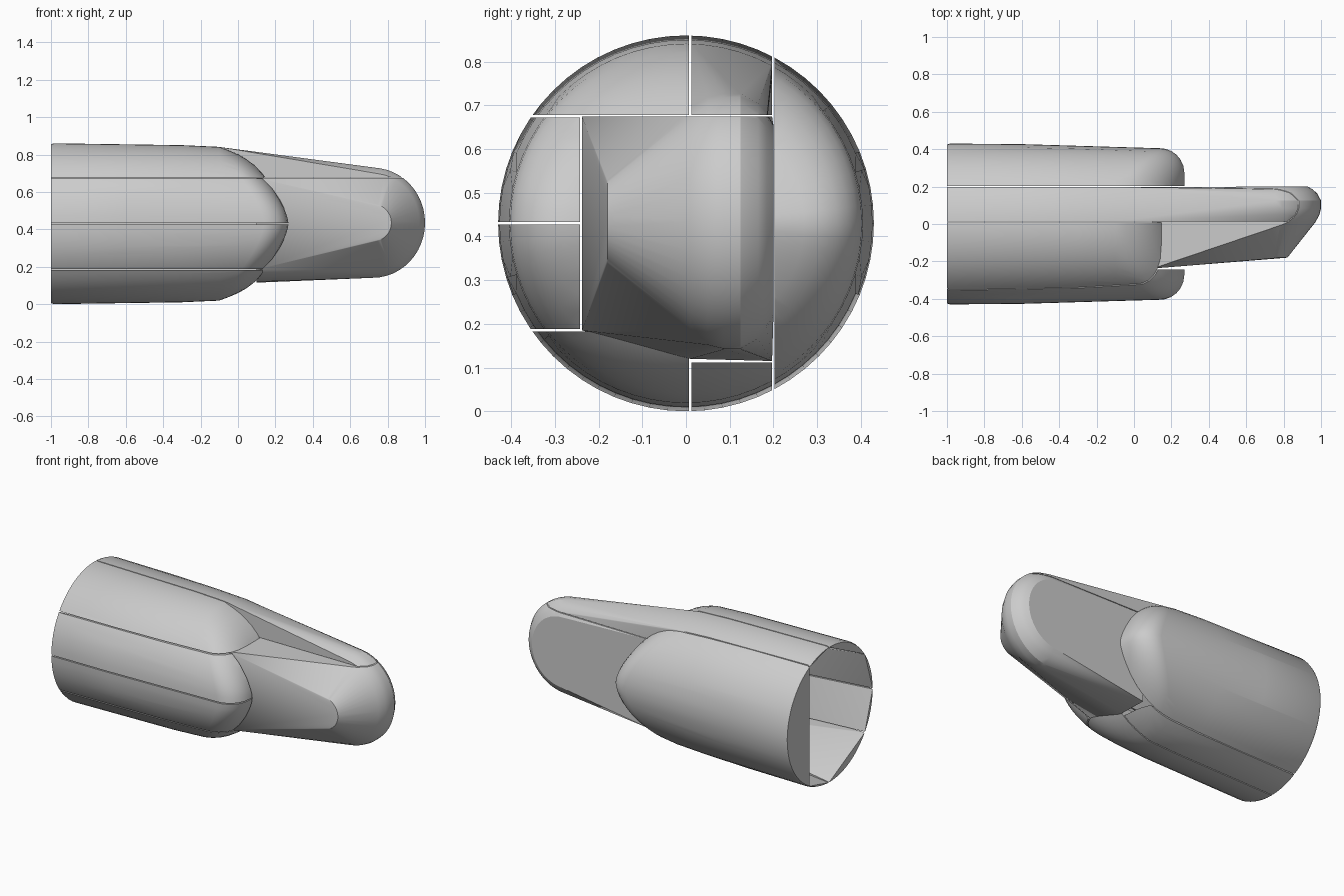
import bpy, bmesh, math
from mathutils import Vector

cube = bpy.data.objects.get("Cube")
if cube:
    bpy.data.objects.remove(cube, do_unlink=True)

grey = bpy.data.materials.new("plain grey")
grey.use_nodes = True
grey.diffuse_color = (0.6, 0.6, 0.6, 1)
grey.node_tree.nodes["Principled BSDF"].inputs["Base Color"].default_value = (0.6, 0.6, 0.6, 1)

MID = 0.43      # height of the barrel axis
GAP = 0.003     # half width of the seams between panels
STEPS = 64


def loft(rings):
    """Skin a list of closed rings into a surface."""
    bm = bmesh.new()
    rows = [[bm.verts.new(p) for p in ring] for ring in rings]
    for a, b in zip(rows, rows[1:]):
        n = len(a)
        for i in range(n):
            bm.faces.new((a[i], a[(i + 1) % n], b[(i + 1) % n], b[i]))
    return bm


def clip(surface, y=(-9, 9), z=(-9, 9)):
    """Points of a surface that lie inside a box cell, cut cleanly at its sides."""
    bm = surface.copy()
    for axis, (low, high) in ((1, y), (2, z)):
        for limit, sign in ((low + GAP, -1), (high - GAP, 1)):
            spot, normal = Vector(), Vector()
            spot[axis], normal[axis] = limit, sign
            bmesh.ops.bisect_plane(bm, geom=bm.verts[:] + bm.edges[:] + bm.faces[:],
                                   plane_co=spot, plane_no=normal, clear_outer=True)
    points = [v.co.copy() for v in bm.verts]
    bm.free()
    return points


def solid(name, points):
    """Convex solid wrapped round the points."""
    bm = bmesh.new()
    for p in points:
        bm.verts.new(p)
    bmesh.ops.remove_doubles(bm, verts=bm.verts[:], dist=0.001)
    bmesh.ops.convex_hull(bm, input=bm.verts[:])
    bmesh.ops.delete(bm, geom=[v for v in bm.verts if not v.link_faces], context='VERTS')
    bmesh.ops.dissolve_limit(bm, angle_limit=math.radians(1), verts=bm.verts[:], edges=bm.edges[:])
    bmesh.ops.recalc_face_normals(bm, faces=bm.faces[:])
    mesh = bpy.data.meshes.new(name)
    bm.to_mesh(mesh)
    bm.free()
    mesh.materials.append(grey)
    obj = bpy.data.objects.new(name, mesh)
    bpy.context.collection.objects.link(obj)
    bpy.ops.object.select_all(action='DESELECT')
    obj.select_set(True)
    bpy.context.view_layer.objects.active = obj
    bpy.ops.object.shade_smooth_by_angle(angle=math.radians(28))


def circle(radius, x_at):
    ring = []
    for i in range(STEPS):
        a = math.tau * i / STEPS
        dy, dz = radius * math.cos(a), radius * math.sin(a)
        ring.append((x_at(dz), dy, MID + dz))
    return ring


# Barrel skin: tapered tube with a rounded, arched nose
rings = [circle(r, lambda dz, x=x: x) for x, r in
         ((-1, 0.424), (-0.985, 0.43), (-0.6, 0.427), (-0.3, 0.42), (-0.1, 0.411))]
for r in (0.405, 0.402, 0.39, 0.37, 0.345, 0.31, 0.27, 0.2, 0.1, 0.01):
    t = max(0, (r - 0.27) / 0.135)
    drop = 0.13 * (1 - math.sqrt(max(0, 1 - t * t)))
    rings.append(circle(r, lambda dz, d=drop: 0.27 - abs(dz) ** 1.5 - d))
barrel = loft(rings)


# Blade tip: stacked half-round outlines, from the narrow front to the flat back
def tip_outline(y, radius, centre=0.72):
    arc = [math.pi * (i / 24 - 0.5) for i in range(25)]
    return [(centre + (radius + 0.28 - 0.28) * math.cos(a), y, 0.435 + radius * math.sin(a)) for a in arc]


tip = loft([tip_outline(y, r) for y, r in
            ((-0.18, 0.1), (0.01, 0.25), (0.05, 0.272), (0.085, 0.28),
             (0.125, 0.28), (0.165, 0.258), (0.185, 0.235), (0.2, 0.21))])
for v in tip.verts:
    # the upper and lower edges stay deep, only the front end tapers
    if v.co.y > 0:
        v.co.z = 0.435 + (v.co.z - 0.435) * 1.05

# Barrel panels
solid("back_panel", clip(barrel, y=(0.2, 9)))
solid("upper_front_panel", clip(barrel, y=(-9, 0.01), z=(0.675, 9)))
solid("front_panel_upper", clip(barrel, y=(-9, -0.24), z=(MID, 0.675)))
solid("front_panel_lower", clip(barrel, y=(-9, -0.24), z=(0.185, MID)))
solid("lower_front_panel", clip(barrel, y=(-9, 0.01), z=(-9, 0.185)))
solid("bottom_panel", clip(barrel, y=(0.01, 0.2), z=(-9, 0.115)))

# Top spine runs from the barrel rim out to the blade tip
spine = dict(y=(0.01, 0.2), z=(0.675, 9))
solid("top_spine", clip(barrel, **spine) + clip(tip, **spine))

# Blade body, from its root inside the nose to the tip
root = [(0.1, y, z) for y, z in ((-0.238, 0.185), (-0.238, 0.674), (0.01, 0.12),
                                 (0.197, 0.115), (0.197, 0.674))]
solid("blade", root + clip(tip, z=(-9, 0.677)))

barrel.free()
tip.free()
